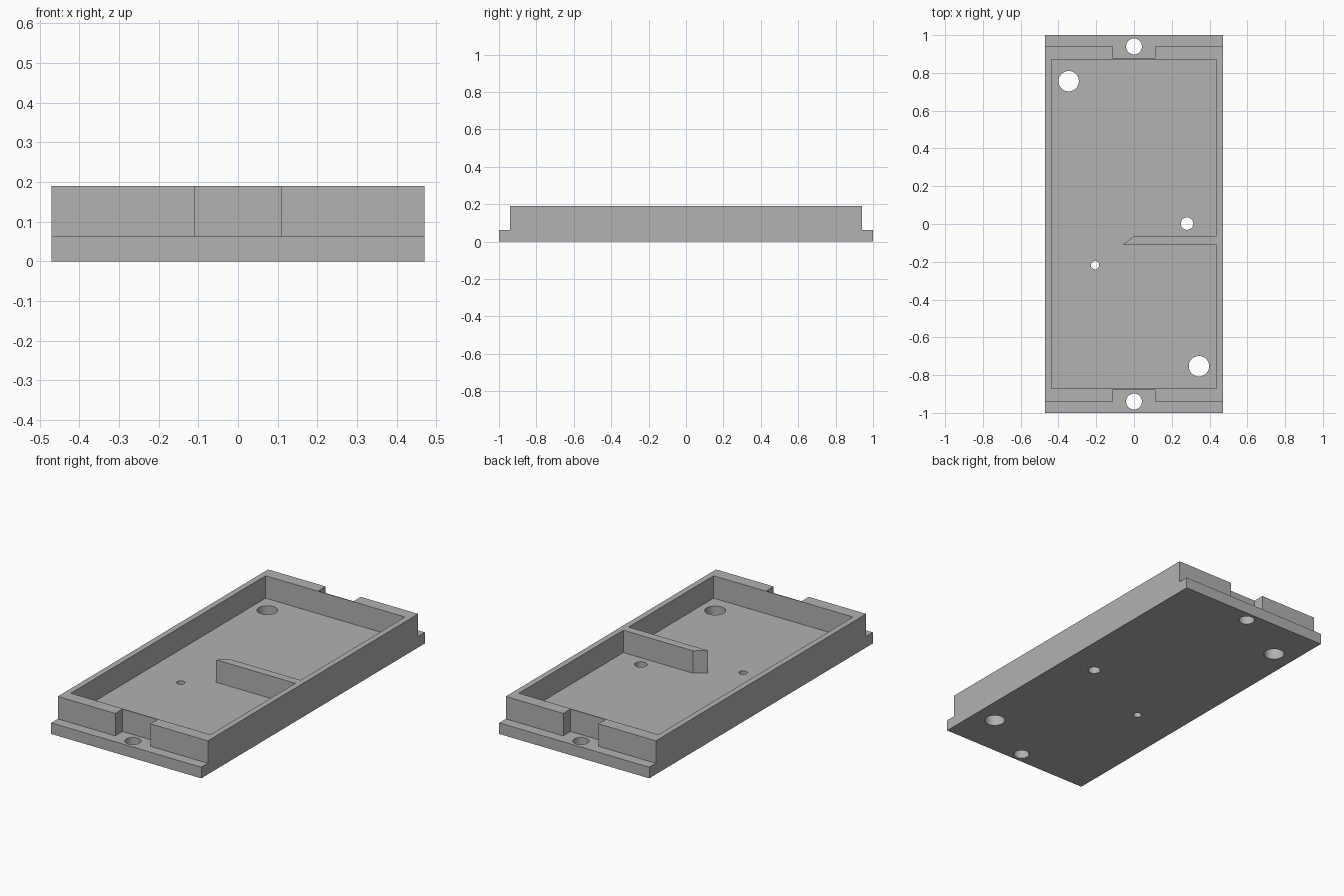
import bpy, bmesh, math

if "Cube" in bpy.data.objects:
    bpy.data.objects.remove(bpy.data.objects["Cube"])

HX, HY, WALL_Y = 0.47, 1.0, 0.941      # half width, half length, wall end
FLOOR, TOP = 0.063, 0.19               # base thickness, rim height
CX, CY, NOTCH_Y = 0.437, 0.871, 0.876  # cavity half sizes, notch depth

grey = bpy.data.materials.new("plain_grey")
grey.diffuse_color = (0.445, 0.445, 0.445, 1)
grey.use_nodes = True
grey.node_tree.nodes["Principled BSDF"].inputs["Base Color"].default_value = grey.diffuse_color


def prism(name, points, offset):
    """Extrude a closed polygon of 3D points along an offset."""
    bm = bmesh.new()
    face = bm.faces.new([bm.verts.new(p) for p in points])
    ext = bmesh.ops.extrude_face_region(bm, geom=[face], use_keep_orig=True)
    moved = [v for v in ext["geom"] if isinstance(v, bmesh.types.BMVert)]
    bmesh.ops.translate(bm, verts=moved, vec=offset)
    bmesh.ops.recalc_face_normals(bm, faces=bm.faces)
    mesh = bpy.data.meshes.new(name)
    bm.to_mesh(mesh)
    bm.free()
    mesh.materials.append(grey)
    obj = bpy.data.objects.new(name, mesh)
    bpy.context.collection.objects.link(obj)
    return obj


def cut(target, cutter):
    """Subtract the cutter, then remove it."""
    mod = target.modifiers.new("cut", 'BOOLEAN')
    mod.operation, mod.solver, mod.object = 'DIFFERENCE', 'EXACT', cutter
    bpy.context.view_layer.objects.active = target
    bpy.ops.object.modifier_apply(modifier=mod.name)
    bpy.data.objects.remove(cutter)


# Stepped tray block from its side profile, with a low flange at both ends
side = [(-HY, 0), (HY, 0), (HY, FLOOR), (WALL_Y, FLOOR), (WALL_Y, TOP),
        (-WALL_Y, TOP), (-WALL_Y, FLOOR), (-HY, FLOOR)]
tray = prism("tray", [(-HX, y, z) for y, z in side], (2 * HX, 0, 0))

# Cavity outline, running around the pointed divider on the right wall
cavity = [(-CX, -CY), (CX, -CY), (CX, -0.111), (-0.06, -0.111),
          (0.0, -0.064), (CX, -0.064), (CX, CY), (-CX, CY)]
cut(tray, prism("cavity_cutter", [(x, y, FLOOR) for x, y in cavity], (0, 0, 0.3)))

# Screw notches in the end walls, leaving a thin skin to the cavity
for s in (-1, 1):
    notch = [(-0.11, s * NOTCH_Y), (0.11, s * NOTCH_Y), (0.11, s * 1.1), (-0.11, s * 1.1)]
    cut(tray, prism("notch_cutter", [(x, y, FLOOR) for x, y in notch], (0, 0, 0.3)))

# Through holes: screw holes, large corner holes, small floor holes
for hx, hy, r in [(0, 0.94, 0.042), (0, -0.94, 0.042), (-0.346, 0.756, 0.054),
                  (0.344, -0.753, 0.054), (0.281, 0.002, 0.033), (-0.206, -0.218, 0.022)]:
    n = 48
    ring = [(hx + r * math.cos(2 * math.pi * i / n),
             hy + r * math.sin(2 * math.pi * i / n), -0.1) for i in range(n)]
    cut(tray, prism("hole_cutter", ring, (0, 0, 0.25)))

# Smooth hole walls, sharp block edges
bpy.ops.object.select_all(action='DESELECT')
tray.select_set(True)
bpy.context.view_layer.objects.active = tray
bpy.ops.object.shade_smooth_by_angle(angle=math.radians(30))
